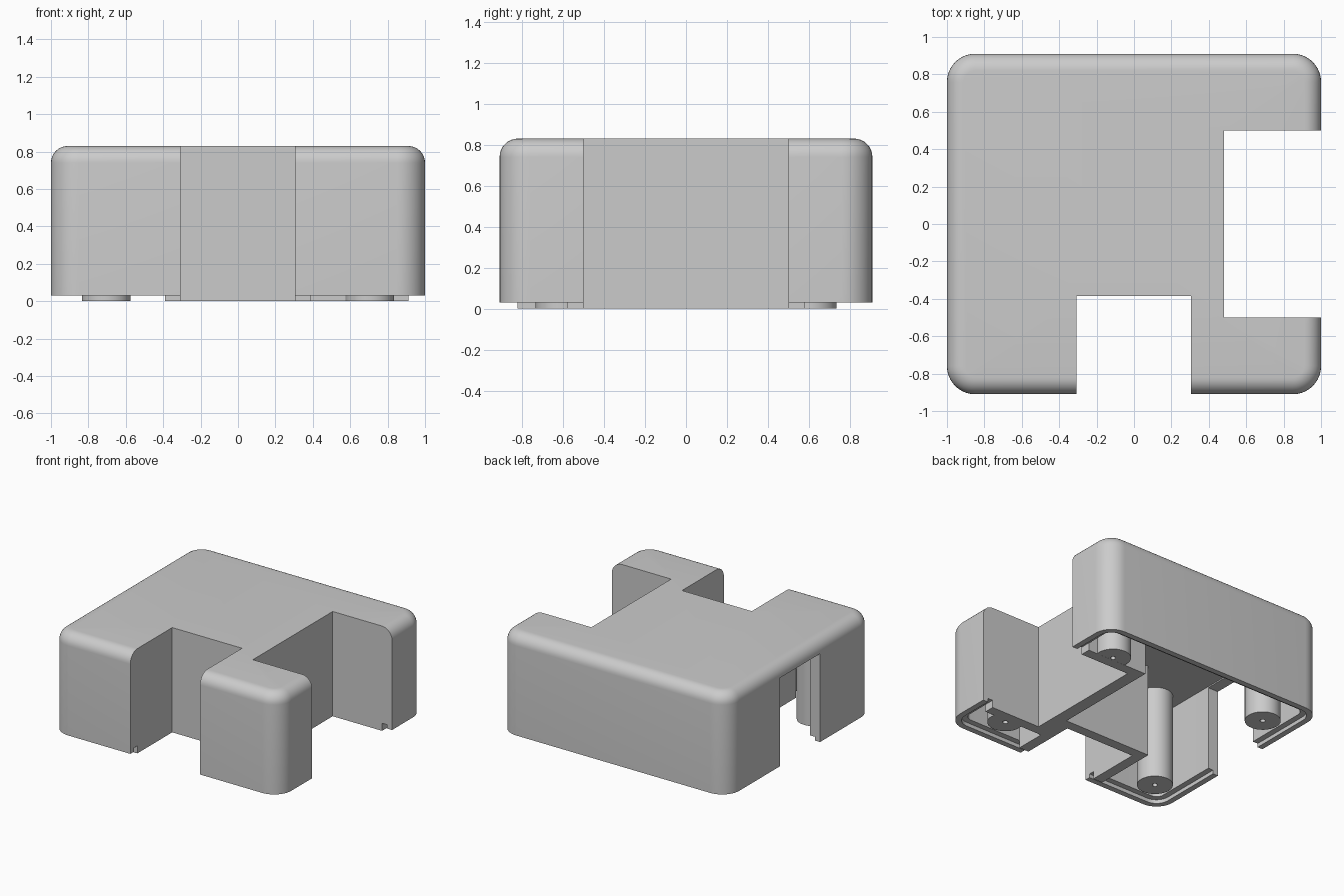
import bpy, bmesh, math

old = bpy.data.objects.get("Cube")
if old:
    bpy.data.objects.remove(old, do_unlink=True)

grey = bpy.data.materials.new("plain_grey")
grey.use_nodes = True
colour = (0.6, 0.6, 0.6, 1)
grey.diffuse_color = colour
grey.node_tree.nodes["Principled BSDF"].inputs["Base Color"].default_value = colour

HX, HY, TOP, RIM = 1.0, 0.91, 0.83, 0.03
WALL, RADIUS, FILLET = 0.09, 0.15, 0.09


def finish(bm, name):
    mesh = bpy.data.meshes.new(name)
    bm.to_mesh(mesh)
    bm.free()
    obj = bpy.data.objects.new(name, mesh)
    mesh.materials.append(grey)
    bpy.context.collection.objects.link(obj)
    return obj


def box(name, x, y, z, corner=0, fillet=0):
    """Box between (low, high) pairs, with rounded upright and top edges."""
    bm = bmesh.new()
    bmesh.ops.create_cube(bm, size=1)
    for v in bm.verts:
        v.co = [r[1] if c > 0 else r[0] for c, r in zip(v.co, (x, y, z))]
    if corner:
        upright = [e for e in bm.edges if abs(e.verts[0].co.z - e.verts[1].co.z) > 0.01]
        bmesh.ops.bevel(bm, geom=upright, offset=corner, segments=10, profile=0.5, affect='EDGES')
    if fillet:
        rim = [e for e in bm.edges if all(v.co.z > z[1] - 1e-4 for v in e.verts)]
        bmesh.ops.bevel(bm, geom=rim, offset=fillet, segments=8, profile=0.5, affect='EDGES')
    return finish(bm, name)


def inset_box(name, inset, z, fillet=0):
    return box(name, (inset - HX, HX - inset), (inset - HY, HY - inset), z, RADIUS - inset, fillet)


def cylinder(name, x, y, radius, z, sides):
    bm = bmesh.new()
    bmesh.ops.create_cone(bm, cap_ends=True, segments=sides, radius1=radius,
                          radius2=radius, depth=z[1] - z[0])
    bmesh.ops.translate(bm, verts=bm.verts, vec=(x, y, (z[0] + z[1]) / 2))
    return finish(bm, name)


def combine(target, tool, operation):
    mod = target.modifiers.new(operation.lower(), 'BOOLEAN')
    mod.operation, mod.solver, mod.object = operation, 'EXACT', tool
    bpy.context.view_layer.objects.active = target
    bpy.ops.object.modifier_apply(modifier=mod.name)
    bpy.data.objects.remove(tool, do_unlink=True)


# Outer shell, hollowed from below, with a stepped rim
shell = inset_box("enclosure_shell", 0, (RIM, TOP), FILLET)
combine(shell, inset_box("cavity", WALL, (-0.2, TOP - WALL)), 'DIFFERENCE')
combine(shell, inset_box("rim_step", WALL / 2, (-0.2, 0.06)), 'DIFFERENCE')

# Opening in the side wall
combine(shell, box("port", (-1.2, -0.8), (-0.25, 0.25), (-0.2, 0.73)), 'DIFFERENCE')

# Blocks that become the walls around the two notches
inner = WALL - 0.002
combine(shell, box("front_notch_walls", (-0.39, 0.39), (inner - HY, -0.305), (0, 0.78)), 'UNION')
combine(shell, box("side_notch_walls", (0.38, HX - inner), (-0.58, 0.58), (0, 0.781)), 'UNION')

# Screw posts with pilot holes
spots = [(sx * 0.705, sy * 0.605) for sx in (-1, 1) for sy in (-1, 1)]
for x, y in spots:
    combine(shell, cylinder("post", x, y, 0.13, (0.0005, 0.779), 40), 'UNION')
    combine(shell, cylinder("pilot_hole", x, y, 0.02, (-0.1, 0.4), 16), 'DIFFERENCE')

# Notches through the full height
combine(shell, box("front_notch", (-0.307, 0.305), (-1.2, -0.385), (-0.3, 1.2)), 'DIFFERENCE')
combine(shell, box("side_notch", (0.48, 1.3), (-0.5, 0.5), (-0.31, 1.21)), 'DIFFERENCE')

shell.select_set(True)
bpy.context.view_layer.objects.active = shell
bpy.ops.object.shade_smooth_by_angle(angle=math.radians(30))
